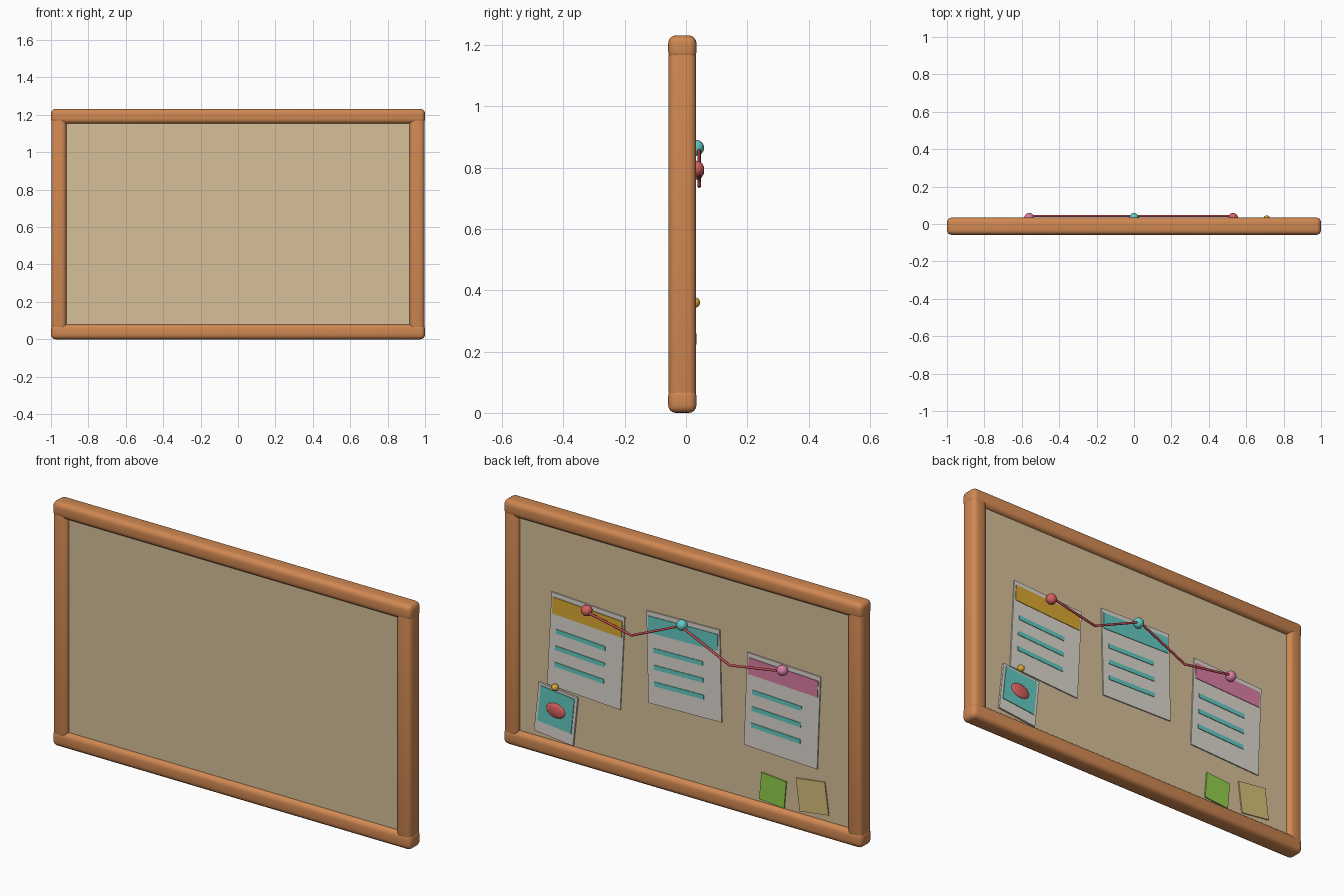
import bpy, bmesh, math
from mathutils import Matrix, Vector

if "Cube" in bpy.data.objects:
    bpy.data.objects.remove(bpy.data.objects["Cube"])


def linear(c):
    c /= 255
    return c / 12.92 if c <= 0.04045 else ((c + 0.055) / 1.055) ** 2.4


def material(name, *rgb):
    m = bpy.data.materials.new(name)
    m.diffuse_color = [linear(c) for c in rgb] + [1]
    m.use_nodes = True
    m.node_tree.nodes["Principled BSDF"].inputs["Base Color"].default_value = m.diffuse_color
    return m


WOOD = material("warm wood", 208, 136, 82)
CORK = material("cork", 214, 192, 153)
PAPER = material("paper white", 220, 214, 206)
TEAL = material("teal", 100, 202, 193)
MUSTARD = material("mustard", 217, 168, 50)
PINK = material("pink", 218, 126, 164)
RED = material("red", 216, 96, 96)
GREEN = material("green", 146, 206, 76)
CREAM = material("cream yellow", 214, 193, 122)
STRING = material("string red", 196, 76, 84)

BACK = 0.010          # rear surface of the cork


def finish(name, bm, mat, matrix=None, smooth=False):
    mesh = bpy.data.meshes.new(name)
    bmesh.ops.recalc_face_normals(bm, faces=bm.faces)
    bm.to_mesh(mesh)
    bm.free()
    mesh.materials.append(mat)
    for p in mesh.polygons:
        p.use_smooth = smooth
    ob = bpy.data.objects.new(name, mesh)
    ob.matrix_world = matrix or Matrix()
    bpy.context.collection.objects.link(ob)
    return ob


def box(name, lo, hi, mat, matrix=None, bevel=0):
    bm = bmesh.new()
    lo, hi = Vector(lo), Vector(hi)
    bmesh.ops.create_cube(bm, size=1)
    for v in bm.verts:
        v.co = (lo + hi) / 2 + v.co * (hi - lo)
    if bevel:
        bmesh.ops.bevel(bm, geom=bm.edges[:], offset=bevel, segments=4,
                        profile=0.5, affect='EDGES')
    return finish(name, bm, mat, matrix, smooth=bool(bevel))


def ball(name, centre, scale, mat, matrix=None):
    bm = bmesh.new()
    bmesh.ops.create_uvsphere(bm, u_segments=20, v_segments=12, radius=1)
    for v in bm.verts:
        v.co = Vector(centre) + v.co * Vector(scale)
    return finish(name, bm, mat, matrix, smooth=True)


def sheet_matrix(x, z, degrees, y=BACK):
    """Local x/y lie in the rear face of the board, local z points out of it."""
    c, s = math.cos(math.radians(degrees)), math.sin(math.radians(degrees))
    return Matrix(((-c, s, 0, x), (0, 0, 1, y), (s, c, 0, z), (0, 0, 0, 1)))


def plate(name, w, h, mat, matrix, u=0, v=0, low=0, high=0.006):
    return box(name, (u - w / 2, v - h / 2, low), (u + w / 2, v + h / 2, high),
               mat, matrix)


# Cork panel and rounded wooden frame
box("cork_panel", (-0.95, -0.036, 0.04), (0.95, BACK, 1.19), CORK)
for name, z0, z1 in (("bottom_rail", 0, 0.081), ("top_rail", 1.153, 1.232)):
    box(name, (-1, -0.058, z0), (1, 0.034, z1), WOOD, bevel=0.025)
for name, s in (("left_stile", -1), ("right_stile", 1)):
    xs = sorted((s * 0.998, s * 0.917))
    box(name, (xs[0], -0.057, 0.045), (xs[1], 0.033, 1.19), WOOD, bevel=0.025)

# Notice sheets with a header band and three text lines
sheets = (("first", 0.547, 0.583, -3, 0.472, MUSTARD),
          ("second", 0.0, 0.650, 1.4, 0.462, TEAL),
          ("third", -0.547, 0.573, -2.3, 0.470, PINK))
for name, x, z, turn, h, colour in sheets:
    m = sheet_matrix(x, z, turn)
    plate(name + "_sheet", 0.408, h, PAPER, m)
    plate(name + "_header", 0.388, 0.083, colour, m, v=h / 2 - 0.064, low=0.005, high=0.009)
    for i in range(3):
        plate(f"{name}_line_{i + 1}", 0.275, 0.022, TEAL, m, u=-0.03,
              v=h / 2 - 0.19 - 0.084 * i, low=0.005, high=0.009)

# Instant photo with a picture area and a raised oval
m = sheet_matrix(0.712, 0.222, -6, BACK + 0.002)
plate("photo_card", 0.218, 0.25, PAPER, m, low=-0.002, high=0.0075)
plate("photo_picture", 0.188, 0.18, TEAL, m, v=0.023, low=0.006, high=0.011)
ball("photo_oval", (0, 0.019, 0.011), (0.053, 0.036, 0.012), RED, m)

# Sticky notes
plate("green_note", 0.139, 0.138, GREEN, sheet_matrix(-0.494, 0.158, -5))
plate("cream_note", 0.162, 0.163, CREAM, sheet_matrix(-0.714, 0.185, 7.5))

# Push pins
for name, x, z, r, y, mat in (("red_pin", 0.53, 0.797, 0.026, 0.033, RED),
                              ("teal_pin", 0.0, 0.865, 0.026, 0.033, TEAL),
                              ("pink_pin", -0.56, 0.787, 0.026, 0.033, PINK),
                              ("mustard_pin", 0.71, 0.36, 0.017, 0.029, MUSTARD)):
    ball(name, (x, y, z), (r, r, r), mat)

# Sagging string from pin to pin
curve = bpy.data.curves.new("string", 'CURVE')
curve.dimensions = '3D'
curve.bevel_depth = 0.006
curve.bevel_resolution = 2
curve.use_fill_caps = True
path = ((0.53, 0.797), (0.273, 0.744), (0, 0.865), (-0.273, 0.740), (-0.56, 0.787))
spline = curve.splines.new('POLY')
spline.points.add(len(path) - 1)
for p, (x, z) in zip(spline.points, path):
    p.co = (x, 0.043, z, 1)
curve.materials.append(STRING)
bpy.context.collection.objects.link(bpy.data.objects.new("string", curve))
